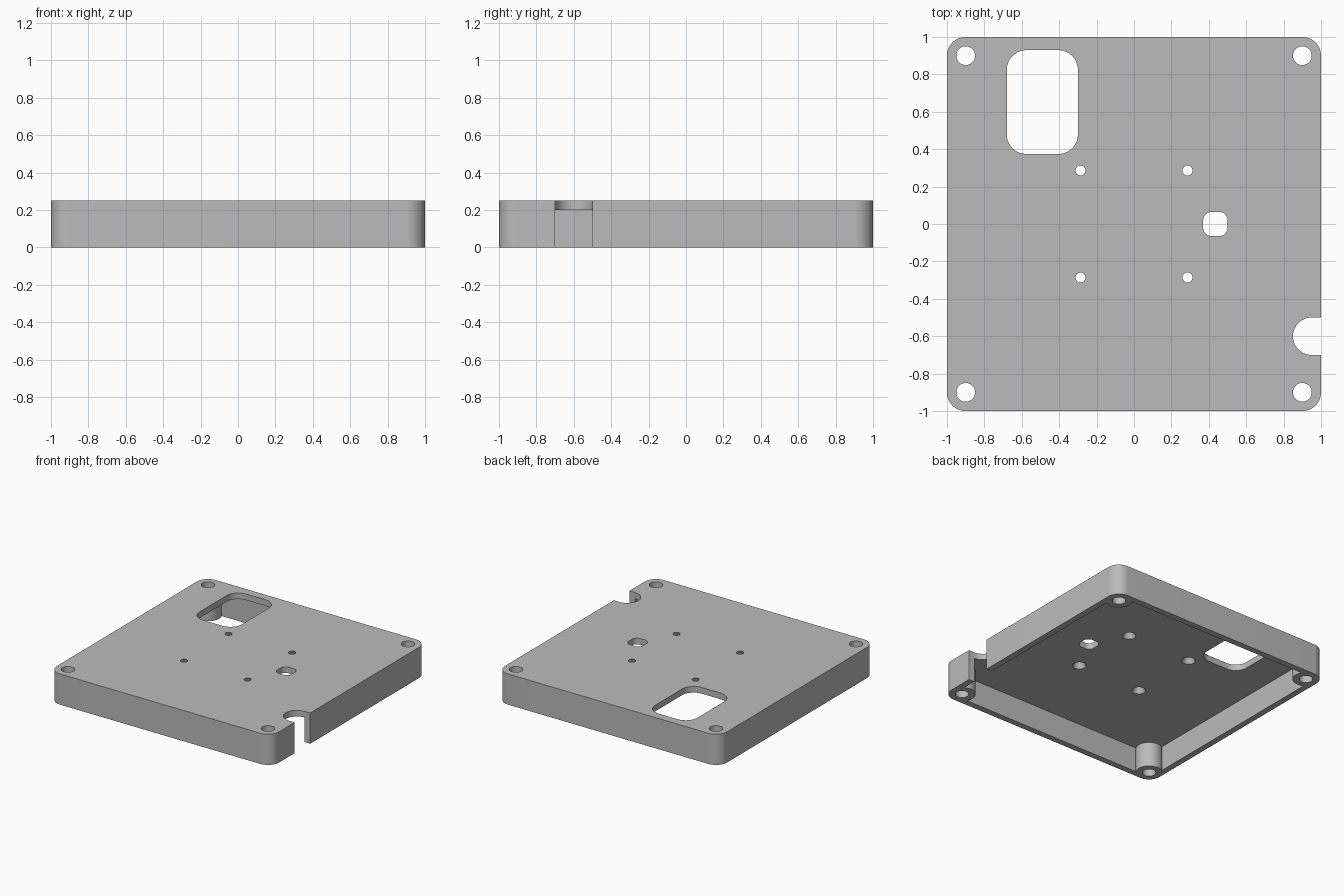
import bpy, bmesh
from math import sin, cos, radians

if "Cube" in bpy.data.objects:
    bpy.data.objects.remove(bpy.data.objects["Cube"])

HEIGHT, PLATE, WALL = 0.25, 0.05, 0.05
POST, POST_R = 0.9, 0.1          # corner post position and radius
CORNERS = [(1, 1, 0), (-1, 1, 90), (-1, -1, 180), (1, -1, 270)]

grey = bpy.data.materials.new("light grey")
grey.use_nodes = True
grey.diffuse_color = (0.5, 0.5, 0.5, 1)
grey.node_tree.nodes["Principled BSDF"].inputs["Base Color"].default_value = (0.5, 0.5, 0.5, 1)


def arc(cx, cy, r, start, end, steps=16):
    angles = [radians(start + (end - start) * i / steps) for i in range(steps + 1)]
    return [(cx + r * cos(a), cy + r * sin(a)) for a in angles]


def rounded_rect(cx, cy, w, h, r):
    pts = []
    for sx, sy, a in CORNERS:
        pts += arc(cx + sx * (w / 2 - r), cy + sy * (h / 2 - r), r, a, a + 90)
    return pts


def circle(cx, cy, r):
    return arc(cx, cy, r, 0, 360, 40)[:-1]


def loft(name, bottom, top, z0, z1):
    """Solid between two outlines with the same number of points."""
    bm = bmesh.new()
    low = [bm.verts.new((x, y, z0)) for x, y in bottom]
    high = [bm.verts.new((x, y, z1)) for x, y in top]
    bm.faces.new(low[::-1])
    bm.faces.new(high)
    n = len(low)
    for i in range(n):
        j = (i + 1) % n
        bm.faces.new((low[i], low[j], high[j], high[i]))
    bmesh.ops.recalc_face_normals(bm, faces=bm.faces)
    mesh = bpy.data.meshes.new(name)
    bm.to_mesh(mesh)
    bm.free()
    mesh.materials.append(grey)
    ob = bpy.data.objects.new(name, mesh)
    bpy.context.collection.objects.link(ob)
    return ob


def prism(name, outline, z0=-0.1, z1=0.4):
    return loft(name, outline, outline, z0, z1)


# Enclosure block with rounded corners
lid = prism("enclosure_lid", rounded_rect(0, 0, 2, 2, POST_R), 0, HEIGHT)

# Hollow underside, leaving a round post in each corner
cavity = []
for sx, sy, a in CORNERS:
    cavity += arc(sx * POST, sy * POST, POST_R, a - 60, a - 210, 24)
cutters = [prism("cavity_cutter", cavity, -0.1, HEIGHT - PLATE)]

# Screw holes through the posts, and countersunk holes in the plate
for sx, sy, _ in CORNERS:
    cutters.append(prism("post_hole_cutter", circle(sx * POST, sy * POST, 0.05)))
    x, y = sx * 0.286, sy * 0.286
    cutters.append(loft("countersink_cutter", circle(x, y, 0.073), circle(x, y, 0.004),
                        HEIGHT - 2 * PLATE, HEIGHT + PLATE))

# Large window, small window and cable notch
cutters.append(prism("window_cutter", rounded_rect(-0.49, 0.652, 0.38, 0.555, 0.105)))
cutters.append(prism("small_window_cutter", rounded_rect(0.435, 0, 0.13, 0.13, 0.045)))
notch = arc(0.95, -0.6, 0.1, 90, 270, 24) + [(1.1, -0.7), (1.1, -0.5)]
cutters.append(prism("notch_cutter", notch))

bpy.ops.object.select_all(action="DESELECT")
bpy.context.view_layer.objects.active = lid
lid.select_set(True)
for cutter in cutters:
    cutter.hide_render = True
    mod = lid.modifiers.new("cut", "BOOLEAN")
    mod.operation = "DIFFERENCE"
    mod.solver = "EXACT"
    mod.object = cutter
    bpy.ops.object.modifier_apply(modifier=mod.name)
    bpy.data.objects.remove(cutter)

bpy.ops.object.shade_smooth_by_angle(angle=radians(30))
